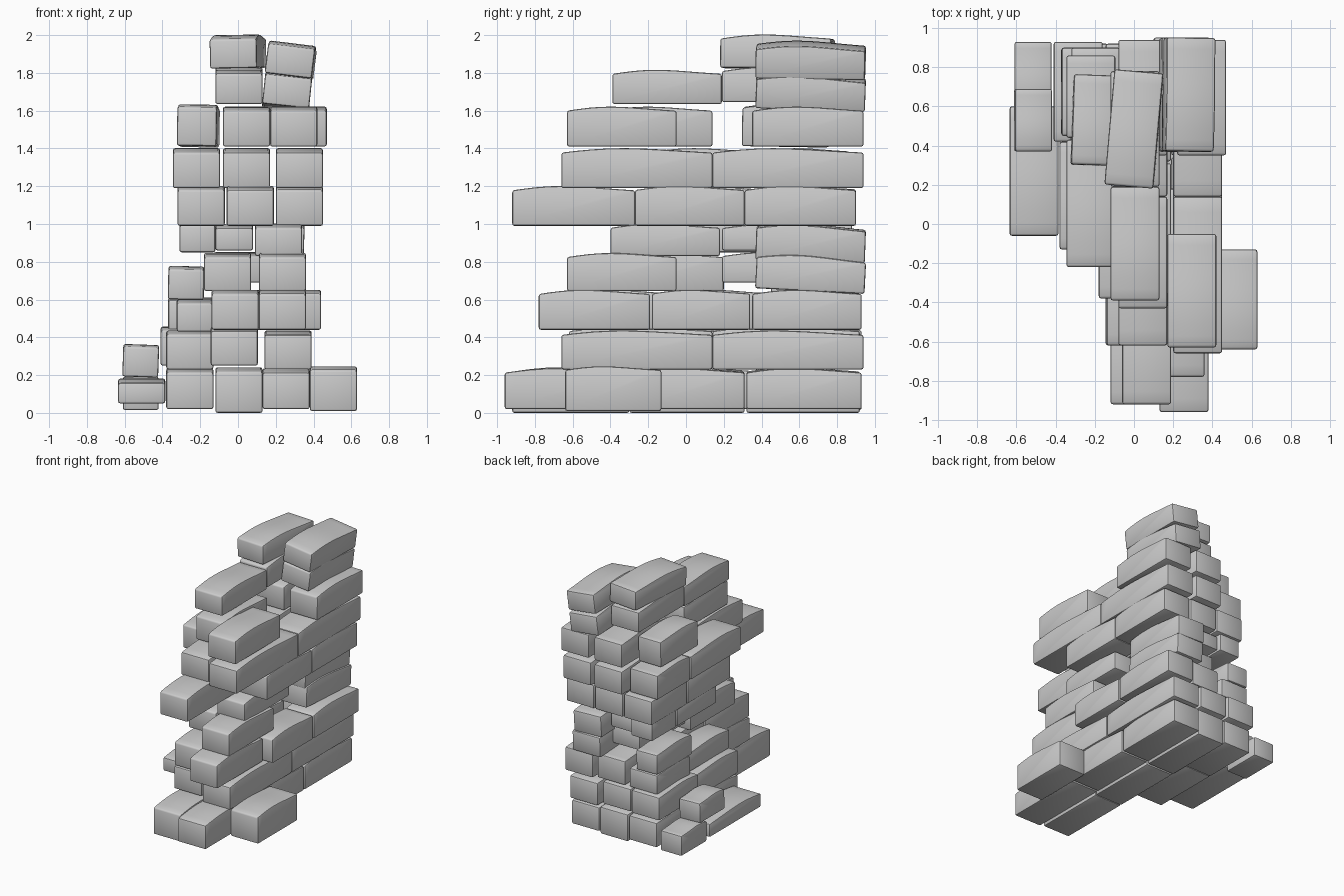
import bpy, bmesh
from math import sin, pi, radians
from mathutils import Matrix, Vector

STEPS = 10


def block(name, x0, y0, y1, z0, z1, w=0.25, rot=(0, 0, 0)):
    """One long stone with a gently bulging top and softened edges."""
    cx, cy, cz = x0 + w / 2, (y0 + y1) / 2, (z0 + z1) / 2
    ly, lz = (y1 - y0), (z1 - z0)
    crown = min(0.022, ly * 0.035)
    prof = [(ly / 2, -lz / 2), (-ly / 2, -lz / 2)]
    for i in range(STEPS + 1):
        t = i / STEPS
        prof.append((-ly / 2 + ly * t,
                     lz / 2 - crown + crown * sin(pi * t) + 0.004 * sin(2 * pi * t)))
    bm = bmesh.new()
    face = bm.faces.new([bm.verts.new((-w / 2, y, z)) for y, z in prof])
    ext = bmesh.ops.extrude_face_region(bm, geom=[face])
    moved = [v for v in ext["geom"] if isinstance(v, bmesh.types.BMVert)]
    bmesh.ops.translate(bm, verts=moved, vec=Vector((w, 0, 0)))
    bmesh.ops.recalc_face_normals(bm, faces=bm.faces)
    edges = [e for e in bm.edges if e.calc_face_angle(0) > radians(40)]
    bmesh.ops.bevel(bm, geom=edges, offset=0.012, segments=2, profile=0.5, affect='EDGES')
    me = bpy.data.meshes.new(name)
    bm.to_mesh(me)
    bm.free()
    for p in me.polygons:
        p.use_smooth = True
    me.set_sharp_from_angle(angle=radians(40))
    ob = bpy.data.objects.new(name, me)
    ob.location = (cx, cy, cz)
    ob.rotation_euler = [radians(a) for a in rot]
    bpy.context.collection.objects.link(ob)
    return ob


def course(name, z0, z1, stones):
    """A row of standard-width stones: (left x, front y, back y)."""
    for i, (x, y0, y1) in enumerate(stones):
        block(f"{name}_stone_{i + 1}", x, y0, y1, z0, z1)


# Base course, with a stone jutting out to the right
course("base", 0.02, 0.235, [
    (-0.38, -0.13, 0.45), (-0.38, 0.45, 0.92),
    (0.13, -0.96, -0.28), (0.13, -0.27, 0.31), (0.13, 0.32, 0.93)])
course("base_middle", 0.0, 0.24, [
    (-0.12, -0.92, -0.3), (-0.12, -0.3, 0.31), (-0.12, 0.32, 0.92)])
block("base_side_stone", 0.38, -0.64, -0.13, 0.01, 0.245)

# Low step of smaller stones on the left
block("step_long_stone", -0.635, -0.06, 0.6, 0.05, 0.18)
block("step_back_stone", -0.61, 0.6, 0.93, 0.015, 0.19, 0.19)
block("step_top_stone", -0.61, 0.37, 0.69, 0.19, 0.36, 0.19, (0, 2, 0))

# Second course
course("second", 0.23, 0.435, [
    (0.14, -0.66, 0.14), (0.14, 0.14, 0.94), (-0.38, -0.13, 0.42)])
course("second_middle", 0.25, 0.455, [
    (-0.145, -0.62, 0.14), (-0.145, 0.14, 0.92), (-0.41, 0.42, 0.93)])

# Third course
course("third", 0.44, 0.65, [
    (0.11, -0.78, -0.19), (0.19, -0.18, 0.34), (0.19, 0.35, 0.93),
    (-0.14, -0.62, -0.05), (-0.14, -0.04, 0.44), (-0.08, 0.45, 0.9)])
block("third_left_front_stone", -0.325, -0.1, 0.46, 0.43, 0.6, 0.19)
block("third_left_back_stone", -0.37, 0.47, 0.9, 0.44, 0.61, 0.25)

# Fourth course
course("fourth", 0.645, 0.845, [
    (0.11, -0.63, -0.05), (-0.18, -0.38, 0.2)])
block("fourth_middle_stone", -0.13, 0.19, 0.78, 0.69, 0.85)
block("fourth_right_back_stone", 0.11, 0.37, 0.95, 0.645, 0.83, 0.25, (-3, 0, 0))
block("fourth_left_stone", -0.37, 0.45, 0.9, 0.6, 0.775, 0.19, (0, 1, 0))

# Fifth course, narrower
block("fifth_right_front_stone", 0.09, -0.4, 0.18, 0.83, 1.0)
block("fifth_right_back_stone", 0.1, 0.37, 0.95, 0.805, 0.995, 0.25, (-2, 2, 0))
block("fifth_left_stone", -0.31, 0.05, 0.55, 0.85, 1.01, 0.19)
block("fifth_left_back_stone", -0.31, 0.56, 0.88, 0.85, 1.01, 0.19)
block("fifth_middle_stone", -0.12, 0.19, 0.85, 0.86, 1.0, 0.2)

# Sixth course, with a long stone jutting out to the front
course("sixth", 0.99, 1.2, [
    (-0.06, -0.92, -0.27), (-0.06, -0.26, 0.31), (-0.06, 0.32, 0.9),
    (-0.32, -0.12, 0.43), (-0.32, 0.44, 0.9),
    (0.2, -0.27, 0.31), (0.2, 0.31, 0.9)])

# Seventh course
course("seventh", 1.19, 1.4, [
    (0.2, -0.66, 0.14), (0.2, 0.14, 0.94),
    (-0.08, -0.62, 0.14), (-0.08, 0.14, 0.94),
    (-0.345, -0.22, 0.43), (-0.345, 0.44, 0.86)])

# Eighth course, open across the middle
course("eighth", 1.41, 1.62, [
    (0.17, -0.63, -0.05), (0.22, 0.35, 0.94),
    (-0.08, -0.43, 0.14), (-0.08, 0.35, 0.94)])
block("eighth_left_stone", -0.315, 0.3, 0.76, 1.41, 1.63, 0.21, (-1, 1, -2))

# Loose stones on top
block("upper_front_stone", -0.12, -0.39, 0.19, 1.635, 1.815)
block("upper_middle_stone", -0.12, 0.19, 0.78, 1.645, 1.83)
block("upper_right_stone", 0.135, 0.37, 0.95, 1.615, 1.79, 0.25, (-2, 6, 0))
block("top_middle_stone", -0.125, 0.19, 0.78, 1.825, 2.0, 0.25, (0, -1, -5))
block("top_right_stone", 0.155, 0.37, 0.95, 1.78, 1.955, 0.25, (-1, 7, -1))
